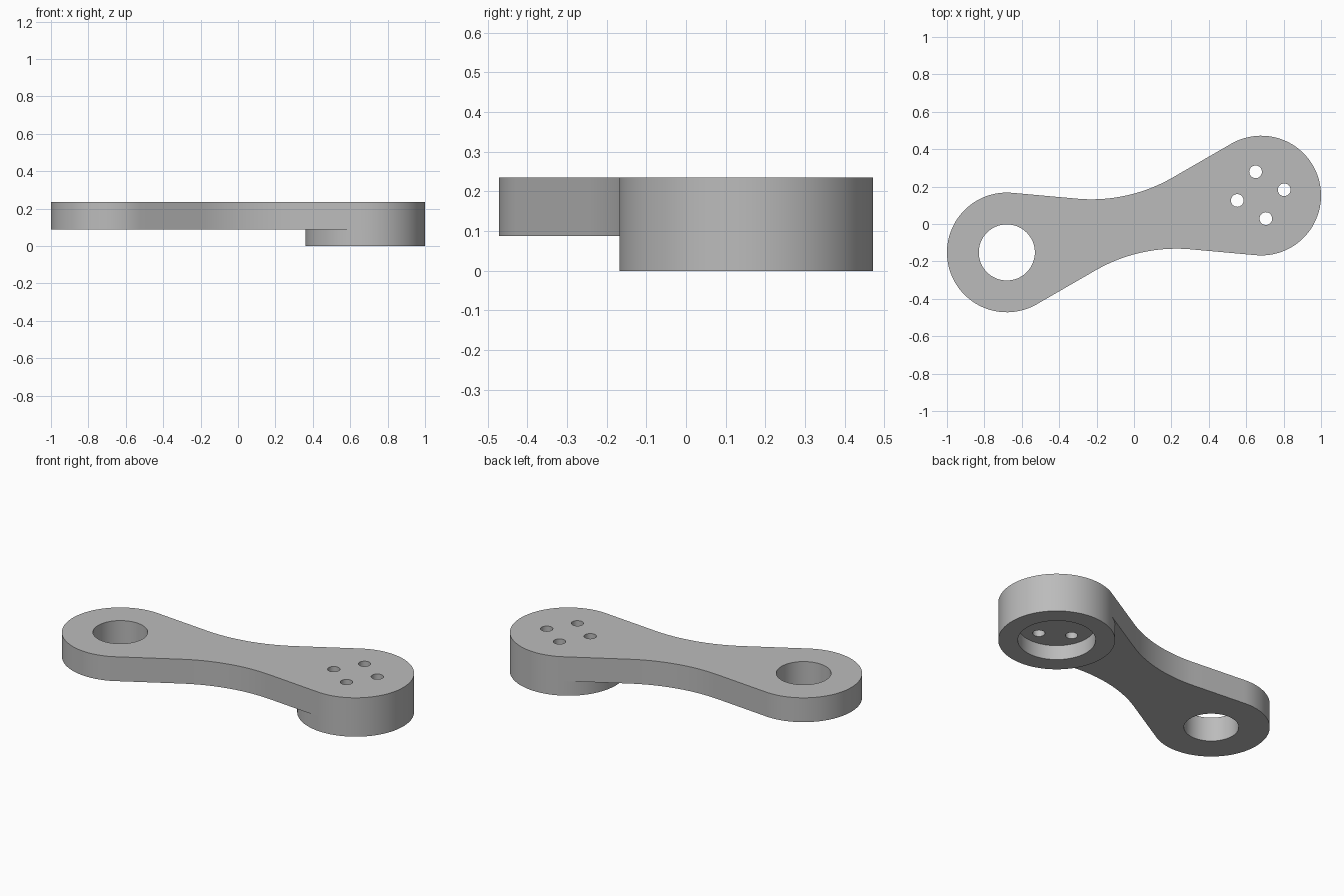
import bpy
import bmesh
from math import cos, sin, radians
from mathutils import Vector

if "Cube" in bpy.data.objects:
    bpy.data.objects.remove(bpy.data.objects["Cube"], do_unlink=True)

BASE, STEP, TOP = 0.0, 0.088, 0.235
BOSS = Vector((0.68, 0.152))
EYE = -BOSS
END_R = 0.32


def arc(center, r, a0, a1, n):
    """Points along an arc, both ends included."""
    angles = [radians(a0 + (a1 - a0) * i / n) for i in range(n + 1)]
    return [Vector((center[0] + r * cos(a), center[1] + r * sin(a))) for a in angles]


def circle(center, r, n):
    return arc(center, r, 0, 360, n)[:-1]


def cap(bm, loops, z):
    """Flat face at height z; loops after the first are holes."""
    edges = []
    for loop in loops:
        vs = [bm.verts.new((p.x, p.y, z)) for p in loop]
        edges += [bm.edges.new((vs[i - 1], vs[i])) for i in range(len(vs))]
    bmesh.ops.triangle_fill(bm, use_beauty=True, edges=edges, normal=(0, 0, 1))


def wall(bm, loop, z0, z1):
    """Upright band following a closed loop."""
    low = [bm.verts.new((p.x, p.y, z0)) for p in loop]
    high = [bm.verts.new((p.x, p.y, z1)) for p in loop]
    for i in range(len(loop)):
        bm.faces.new((low[i - 1], low[i], high[i], high[i - 1]))


# Profiles: rounded ends joined by straight flanks and a waist curve
outer = arc(BOSS, END_R, -95.7, 120, 60)
inner = arc(BOSS, END_R, 120, 264.3, 40)
waist = arc((-0.228, 1.002), 0.87, -60, -95.7, 24)
half = outer + waist
turned = [-p for p in half]
outline = half + turned
underside = inner[::-1] + waist + turned
boss_rim = outer + inner[1:-1]
eye_hole = circle(EYE, 0.15, 64)
recess = circle(BOSS, 0.213, 72)
bolt_holes = [circle(BOSS + Vector(o), 0.034, 28)
              for o in ((-0.03, 0.127), (0.123, 0.031), (-0.128, -0.026), (0.025, -0.123))]

# Arm with eye, boss, recess and bolt holes as one solid
bm = bmesh.new()
cap(bm, [outline, eye_hole] + bolt_holes, TOP)
cap(bm, [underside, eye_hole], STEP)
cap(bm, [recess] + bolt_holes, STEP)
cap(bm, [boss_rim, recess], BASE)
wall(bm, outline, STEP, TOP)
wall(bm, boss_rim, BASE, STEP)
wall(bm, recess, BASE, STEP)
for hole in [eye_hole] + bolt_holes:
    wall(bm, hole, STEP, TOP)
bmesh.ops.remove_doubles(bm, verts=bm.verts, dist=0.0001)
bmesh.ops.recalc_face_normals(bm, faces=bm.faces)

mesh = bpy.data.meshes.new("link_arm")
bm.to_mesh(mesh)
bm.free()
arm = bpy.data.objects.new("link_arm", mesh)
bpy.context.collection.objects.link(arm)

# Plain grey metal
color = (0.5, 0.5, 0.5, 1)
grey = bpy.data.materials.new("plain_grey")
grey.use_nodes = True
grey.diffuse_color = color
grey.node_tree.nodes["Principled BSDF"].inputs["Base Color"].default_value = color
mesh.materials.append(grey)

bpy.ops.object.select_all(action="DESELECT")
arm.select_set(True)
bpy.context.view_layer.objects.active = arm
bpy.ops.object.shade_smooth_by_angle(angle=radians(30))
